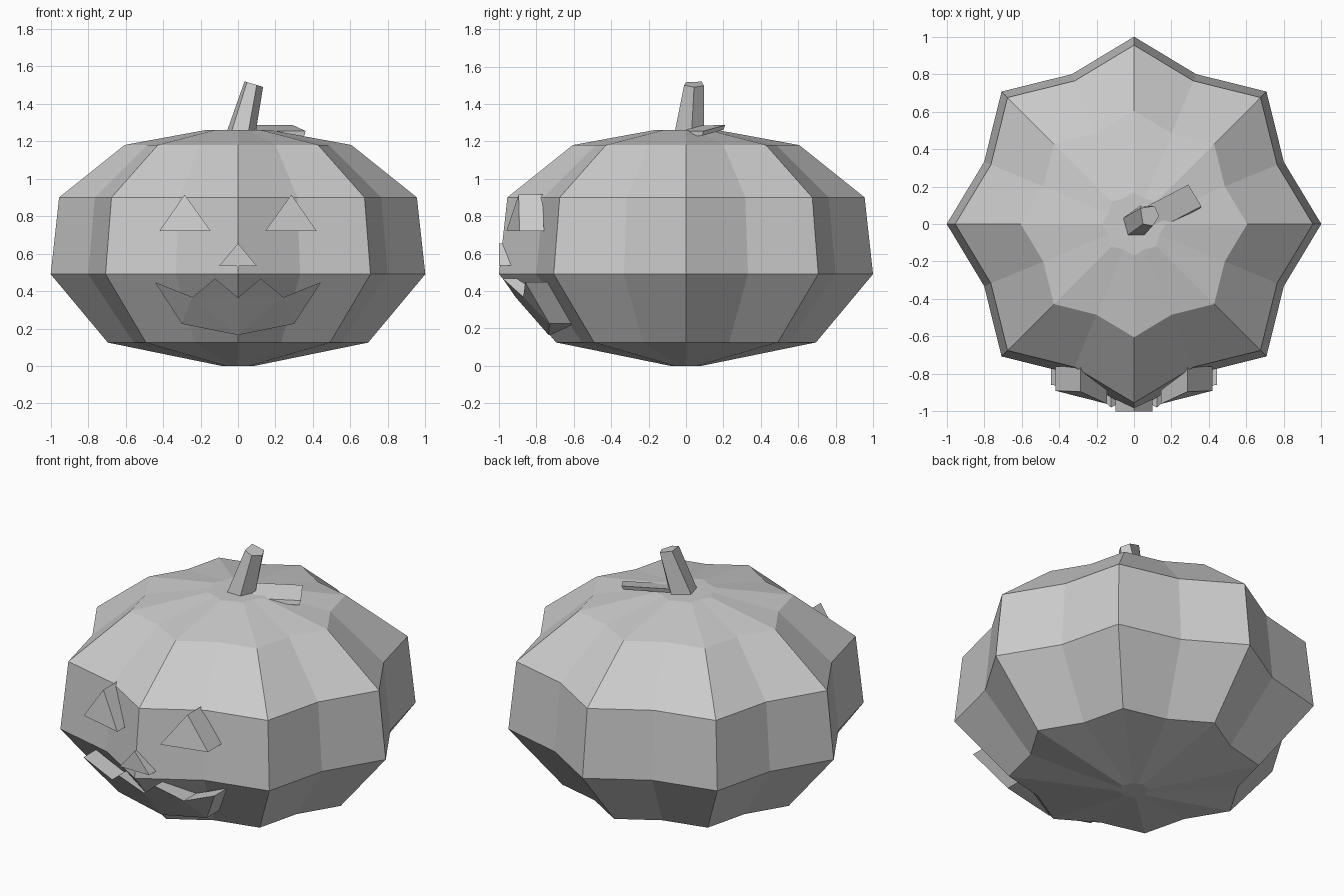
import bpy, bmesh
from math import cos, sin, pi
from mathutils import Vector

if "Cube" in bpy.data.objects:
    bpy.data.objects.remove(bpy.data.objects["Cube"])


def make(name, verts, faces):
    me = bpy.data.meshes.new(name)
    me.from_pydata([tuple(v) for v in verts], [], faces)
    bm = bmesh.new()
    bm.from_mesh(me)
    bmesh.ops.remove_doubles(bm, verts=bm.verts, dist=1e-5)
    bmesh.ops.recalc_face_normals(bm, faces=bm.faces)
    bm.to_mesh(me)
    bm.free()
    ob = bpy.data.objects.new(name, me)
    bpy.context.collection.objects.link(ob)
    return ob


def loft(name, rings):
    """Skin equal-sized rings of points and cap both ends."""
    n = len(rings[0])
    verts = [p for ring in rings for p in ring]
    faces = [(k * n + i, k * n + (i + 1) % n, (k + 1) * n + (i + 1) % n, (k + 1) * n + i)
             for k in range(len(rings) - 1) for i in range(n)]
    faces += [tuple(range(n)), tuple(range((len(rings) - 1) * n, len(rings) * n))]
    return make(name, verts, faces)


def prism(name, outline, offset):
    return loft(name, [outline, [Vector(p) + Vector(offset) for p in outline]])


# ribbed body: eight ridges with valleys between
profile = [(0.085, 0), (0.695, 0.125), (1.0, 0.49), (0.955, 0.90), (0.605, 1.18), (0.17, 1.26)]
loft("pumpkin_body", [[(r * f * cos(i * pi / 8), r * f * sin(i * pi / 8), z)
                       for i in range(16) for f in [0.866 if i % 2 else 1.0]]
                      for r, z in profile])

# raised eyes
for side, s in (("left", -1), ("right", 1)):
    prism(side + "_eye", [(s * 0.42, -0.89, 0.72), (s * 0.145, -0.96, 0.72),
                          (s * 0.285, -0.895, 0.915)], (0, 0.13, 0))

# nose
prism("nose", [(-0.1, -1.0, 0.535), (0.1, -1.0, 0.535), (0, -1.0, 0.655)], (0, 0.13, 0))

# jagged mouth: upper edge then lower edge, half outline mirrored
half = [(0, -0.91, 0.365), (0.122, -0.98, 0.467), (0.243, -0.87, 0.367),
        (0.443, -0.86, 0.447), (0.30, -0.73, 0.225), (0, -0.735, 0.165)]
outline = half + [(-x, y, z) for x, y, z in half[-2:0:-1]]
mouth = prism("mouth", outline, (0, 0.12, 0))
bm = bmesh.new()
bm.from_mesh(mouth.data)
bmesh.ops.triangulate(bm, faces=[f for f in bm.faces if len(f.verts) > 4])
bm.to_mesh(mouth.data)
bm.free()

# leaning five-sided stem
base = [(-0.06, 0.03), (-0.035, -0.06), (0.055, -0.06), (0.095, 0.03), (0.03, 0.095)]
top = [(0.035, 0.085), (0.048, 0.0), (0.10, -0.01), (0.134, 0.043), (0.11, 0.096)]
loft("stem", [[(x, y, 1.25) for x, y in base],
              [(x, y, 1.53 - 0.3 * x) for x, y in top]])

# flat leaf beside the stem
prism("leaf", [(0.05, 0.085, 1.285), (0.29, 0.21, 1.287),
               (0.36, 0.095, 1.255), (0.12, -0.03, 1.253)], (-0.005, -0.01, -0.025))
